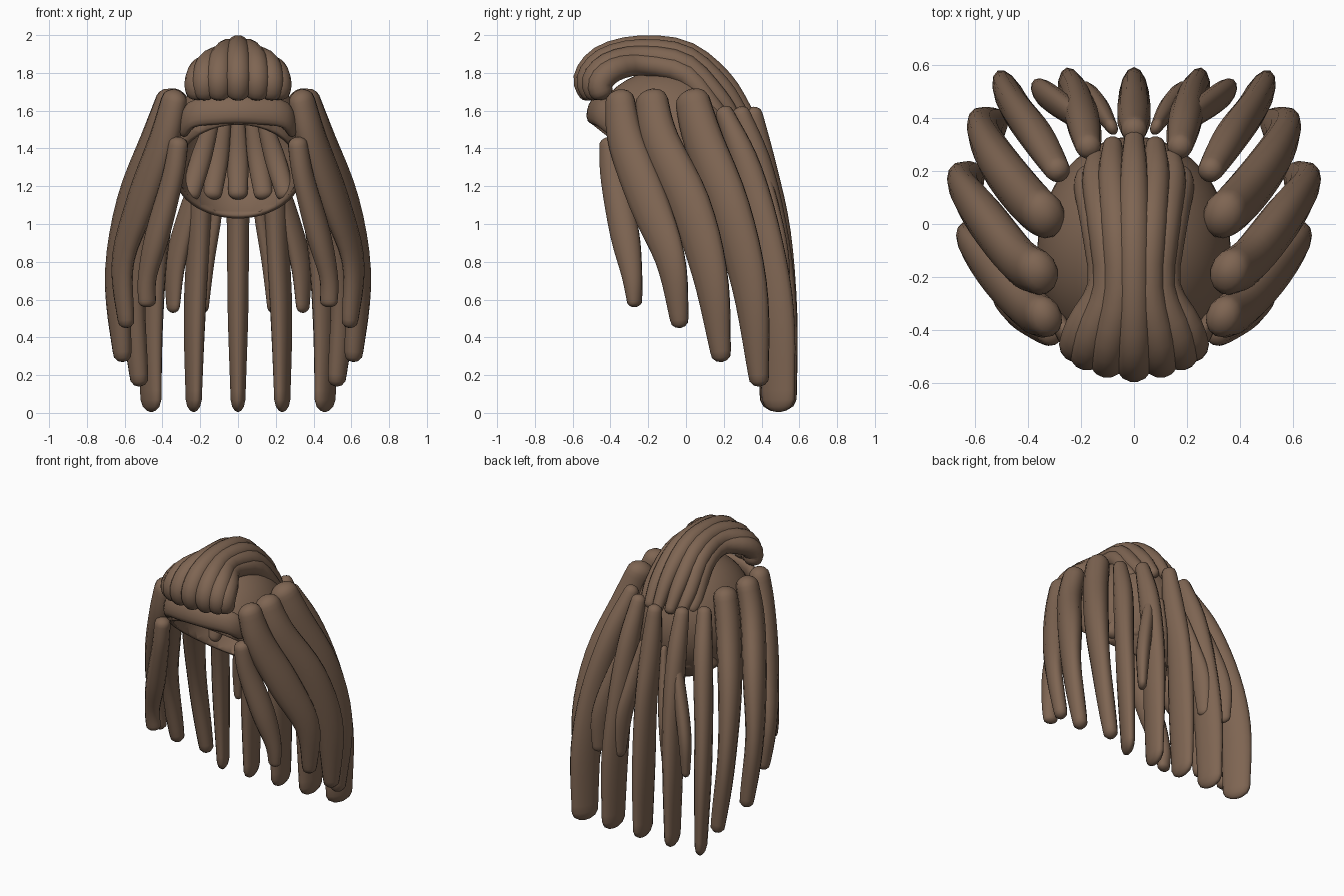
import bpy, bmesh, math
from mathutils import Vector

if "Cube" in bpy.data.objects:
    bpy.data.objects.remove(bpy.data.objects["Cube"], do_unlink=True)

brown = bpy.data.materials.new("brown_hair")
COLOUR = (0.21, 0.13, 0.085, 1)
brown.diffuse_color = COLOUR
brown.use_nodes = True
brown.node_tree.nodes["Principled BSDF"].inputs["Base Color"].default_value = COLOUR


def finish(name, bm, mirror=False):
    bmesh.ops.recalc_face_normals(bm, faces=bm.faces)
    me = bpy.data.meshes.new(name)
    bm.to_mesh(me)
    bm.free()
    me.materials.append(brown)
    for p in me.polygons:
        p.use_smooth = True
    ob = bpy.data.objects.new(name, me)
    bpy.context.collection.objects.link(ob)
    if mirror:
        ob.modifiers.new("mirror", "MIRROR").use_mirror_merge = False
    return ob


def spline(vals, t):
    """Catmull-Rom through vals, t in 0..1."""
    n = len(vals) - 1
    i = min(int(t * n), n - 1)
    u = t * n - i
    b, c = vals[i], vals[i + 1]
    a = vals[i - 1] if i else b * 2 - c
    d = vals[i + 2] if i + 2 <= n else c * 2 - b
    return (b * 2 + (c - a) * u + (a * 2 - b * 5 + c * 4 - d) * u ** 2
            + (b * 3 - a - c * 3 + d) * u ** 3) * 0.5


def lock(name, path, radii, wide=(0, 1, 0), flat=(0.65, 0.65), mirror=True, rings=26, sides=14):
    """Rounded strand; radii run along the wide direction, flat scales the other."""
    path = [Vector(p) for p in path]
    wide = Vector(wide).normalized()
    ts = [0.5 - 0.5 * math.cos(math.pi * k / rings) for k in range(rings + 1)]
    pts = [spline(path, t) for t in ts]
    run = [0.0]
    for a, b in zip(pts, pts[1:]):
        run.append(run[-1] + (b - a).length)
    bm = bmesh.new()
    loops = []
    for k, p in enumerate(pts):
        tan = (pts[min(k + 1, rings)] - pts[max(k - 1, 0)]).normalized()
        w = (wide - tan * wide.dot(tan)).normalized()
        n = tan.cross(w)
        r = spline(radii, ts[k])
        edge = min(1, min(run[k], run[-1] - run[k]) / (r * 0.7))
        r *= max(0.12, math.sqrt(max(0, 1 - (1 - edge) ** 2)))
        thin = r * spline(flat, ts[k])
        loops.append([bm.verts.new(p + w * r * math.cos(a) + n * thin * math.sin(a))
                      for a in (2 * math.pi * s / sides for s in range(sides))])
    for a, b in zip(loops, loops[1:]):
        for s in range(sides):
            bm.faces.new((a[s], a[(s + 1) % sides], b[(s + 1) % sides], b[s]))
    bm.faces.new(loops[0])
    bm.faces.new(loops[-1])
    return finish(name, bm, mirror)


# Scalp cap: hollow dome cut along a plane sloping down to the nape
bm = bmesh.new()
bmesh.ops.create_uvsphere(bm, u_segments=40, v_segments=24, radius=1)
for v in bm.verts:
    v.co = Vector((v.co.x * 0.365, v.co.y * 0.43 - 0.1, v.co.z * 0.43 + 1.39))
bmesh.ops.bisect_plane(bm, geom=bm.verts[:] + bm.edges[:] + bm.faces[:],
                       plane_co=(0, -0.5, 1.53), plane_no=(0, 0.61, 0.77), clear_inner=True)
cap = finish("scalp_cap", bm)
shell = cap.modifiers.new("shell", "SOLIDIFY")
shell.thickness = 0.025
shell.offset = -1

# Hairline band above the forehead
lock("hairline_band",
     [(-0.3, -0.34, 1.48), (-0.24, -0.43, 1.58), (-0.1, -0.475, 1.6), (0, -0.485, 1.605),
      (0.1, -0.475, 1.6), (0.24, -0.43, 1.58), (0.3, -0.34, 1.48)],
     [0.05, 0.075, 0.075, 0.075, 0.075, 0.075, 0.05], (0, 0.3, 1), (0.5, 0.5), False)

# Crest: strips sweeping from the fringe over the top, gathering at the nape
CREST = [(-0.49, 1.66), (-0.53, 1.77), (-0.44, 1.885), (-0.24, 1.94),
         (0, 1.91), (0.2, 1.76), (0.34, 1.56)]
SPREAD = [0.21, 0.215, 0.19, 0.115, 0.14, 0.175, 0.17]
FALL = [0, 0.25, 0.7, 1, 1.2, 1.5, 0.1]
FORWARD = [0.6, 0.8, 0.65, 0.1, -0.1, -0.6, -1.4]
for k, (out, drop) in enumerate([(0, 0), (0.47, 0.02), (0.82, 0.055), (1, 0.095)]):
    path = [(s * out, y + f * drop, z - d * drop)
            for (y, z), s, d, f in zip(CREST, SPREAD, FALL, FORWARD)]
    lock("crest_strip_%d" % k, path, [0.058, 0.068, 0.066, 0.06, 0.06, 0.052, 0.035],
         (1, 0, 0), (1, 1), k > 0)

# Side locks, front to back: thick roots, flatter lengths, tips hooking inward
SIDE_FLAT = (0.85, 0.75, 0.65, 0.6, 0.9)
lock("temple_lock",
     [(0.31, -0.41, 1.46), (0.345, -0.385, 1.25), (0.425, -0.325, 0.95), (0.48, -0.285, 0.72),
      (0.48, -0.27, 0.56)], [0.05, 0.07, 0.08, 0.055, 0.035], (0.4, 1, 0), (1, 0.8, 0.8, 0.9, 1.3))
lock("front_side_lock",
     [(0.325, -0.355, 1.71), (0.39, -0.32, 1.45), (0.51, -0.2, 1.12), (0.61, -0.08, 0.8),
      (0.59, -0.03, 0.45)], [0.075, 0.1, 0.11, 0.085, 0.045], (0.5, 1, 0), SIDE_FLAT)
lock("middle_side_lock",
     [(0.34, -0.19, 1.71), (0.43, -0.14, 1.45), (0.56, 0.02, 1.1), (0.635, 0.13, 0.72),
      (0.61, 0.19, 0.27)], [0.085, 0.105, 0.118, 0.1, 0.05], (0.5, 1, 0), SIDE_FLAT)
lock("rear_side_lock",
     [(0.32, 0.02, 1.71), (0.4, 0.09, 1.45), (0.51, 0.23, 1.08), (0.56, 0.34, 0.65),
      (0.52, 0.39, 0.14)], [0.09, 0.11, 0.118, 0.1, 0.05], (0.5, 1, 0), SIDE_FLAT)

# Long back locks, round at the root and flatter toward the ends
LONG = [0.045, 0.08, 0.1, 0.11, 0.095]
LONG_FLAT = (1, 0.8, 0.6, 0.5, 0.4)
lock("outer_back_lock",
     [(0.28, 0.19, 1.62), (0.36, 0.32, 1.3), (0.435, 0.42, 0.9), (0.465, 0.475, 0.5),
      (0.46, 0.49, 0.005)], LONG, (0.5, 1, 0), LONG_FLAT)
lock("inner_back_lock",
     [(0.17, 0.28, 1.62), (0.19, 0.38, 1.3), (0.21, 0.45, 0.9), (0.23, 0.48, 0.5),
      (0.235, 0.49, 0.005)], LONG, (0.2, 1, 0), LONG_FLAT)
lock("centre_back_lock",
     [(0, 0.35, 1.62), (0, 0.4, 1.3), (0, 0.455, 0.95), (0, 0.48, 0.5), (0, 0.49, 0.005)],
     LONG, (0, 1, 0), LONG_FLAT, False)

# Short locks tucked between the long ones
lock("short_outer_lock",
     [(0.15, 0.36, 1.4), (0.25, 0.43, 1.1), (0.33, 0.485, 0.8), (0.345, 0.495, 0.53)],
     [0.04, 0.065, 0.07, 0.045], (0.7, 1, 0), (0.7, 0.6))
lock("short_inner_lock",
     [(0.08, 0.36, 1.35), (0.125, 0.43, 1.05), (0.17, 0.475, 0.8), (0.185, 0.485, 0.53)],
     [0.03, 0.055, 0.065, 0.04], (0.4, 1, 0), (0.7, 0.6))

# Ridges lining the inside of the cap, fanning out downward
for k, (x, y) in enumerate([(0, 0.2), (0.14, 0.17), (0.26, 0.07)]):
    lock("inner_ridge_%d" % k,
         [(x * 0.5, y + 0.05, 1.56), (x * 0.75, y + 0.06, 1.35), (x, y, 1.13)],
         [0.035, 0.055, 0.05], (1, 0, 0), (0.8, 0.8), k > 0)
